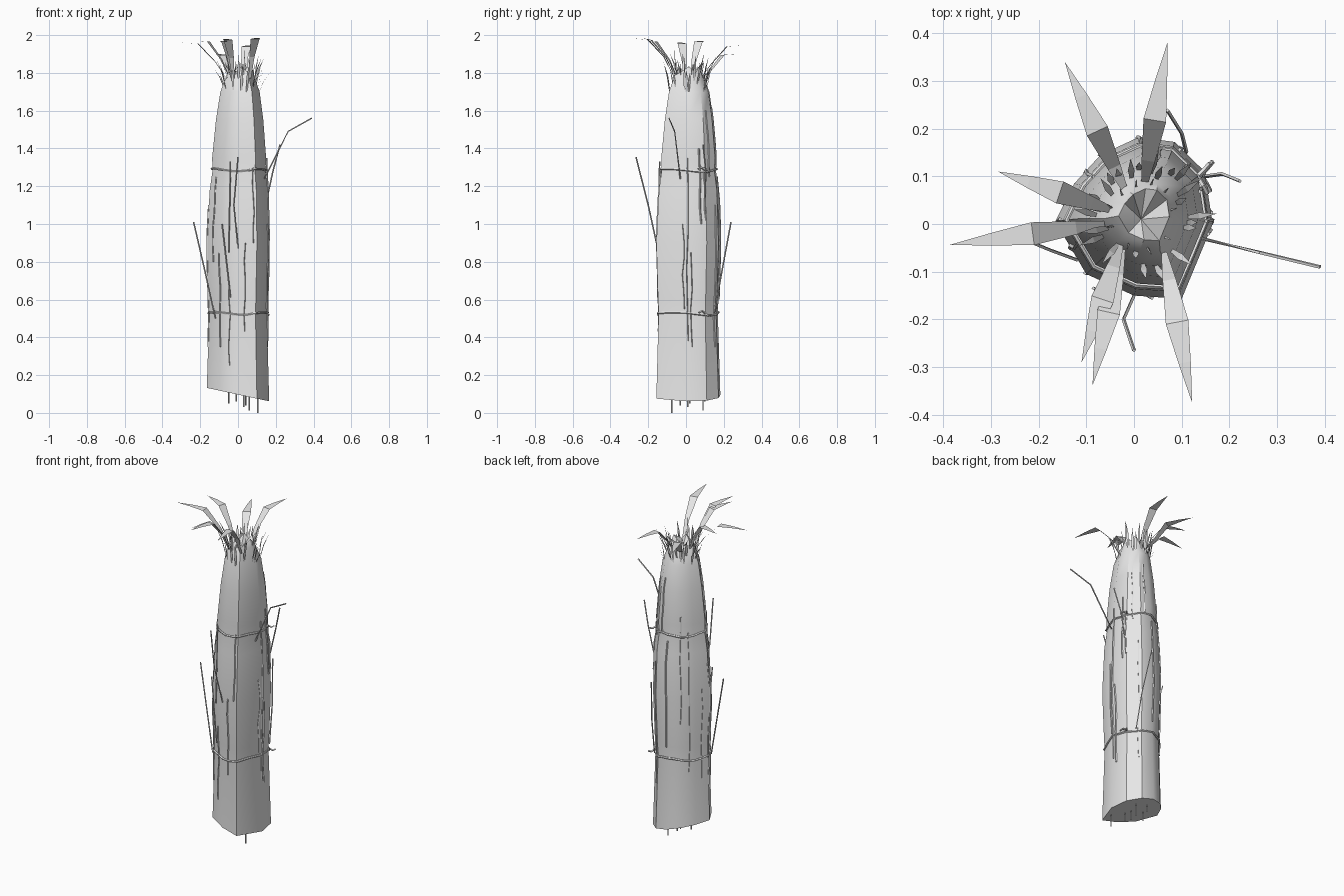
import bpy, bmesh, math, random
from mathutils import Vector

if "Cube" in bpy.data.objects:
    bpy.data.objects.remove(bpy.data.objects["Cube"])

random.seed(4)
mat = bpy.data.materials.new("pale grey straw")
mat.diffuse_color = (0.8, 0.8, 0.8, 1)
mat.use_nodes = True
mat.node_tree.nodes["Principled BSDF"].inputs["Base Color"].default_value = mat.diffuse_color

# Uneven ten-sided cross-section, and (height, scale) down the bundle
SECTION = [(0.10, -0.157), (0.165, 0.0), (0.148, 0.11), (0.085, 0.172), (0.01, 0.182),
           (-0.07, 0.145), (-0.125, 0.085), (-0.165, 0.005), (-0.10, -0.105), (0.0, -0.150)]
LEVELS = [(0.1, 1.0), (0.53, 0.925), (0.6, 0.945), (0.9, 1.0), (1.18, 0.93), (1.28, 0.85),
          (1.35, 0.865), (1.55, 0.76), (1.70, 0.63), (1.79, 0.43)]
TOP_SHIFT = Vector((0.012, 0.010, 0))


def scale_at(z):
    for (z0, s0), (z1, s1) in zip(LEVELS, LEVELS[1:]):
        if z <= z1:
            return s0 + (s1 - s0) * max(0, z - z0) / (z1 - z0)
    return LEVELS[-1][1]


def surface(t, z, out=0.0):
    """Point on the bundle; t runs 0-10 around the section corners."""
    i, f = int(t) % 10, t % 1
    p = Vector(SECTION[i]).lerp(Vector(SECTION[(i + 1) % 10]), f)
    p = p * scale_at(z) + p.normalized() * out
    k = max(0, (z - 0.9) / 0.9)
    return Vector((p.x, p.y, z)) + TOP_SHIFT * k


def finish(name, bm, smooth=None):
    me = bpy.data.meshes.new(name)
    bm.to_mesh(me)
    bm.free()
    ob = bpy.data.objects.new(name, me)
    bpy.context.collection.objects.link(ob)
    me.materials.append(mat)
    if smooth:
        bpy.ops.object.select_all(action='DESELECT')
        ob.select_set(True)
        bpy.context.view_layer.objects.active = ob
        bpy.ops.object.shade_smooth_by_angle(angle=math.radians(smooth))
    return ob


def tube(bm, pts, r, sides=4, closed=False, taper=1.0):
    """Thin polygonal strand along a path."""
    pts = [Vector(p) for p in pts]
    n, rings = len(pts), []
    for i, p in enumerate(pts):
        a = pts[(i - 1) % n] if closed or i else p
        b = pts[(i + 1) % n] if closed or i < n - 1 else p
        d = (b - a).normalized()
        u = d.cross(Vector((0.31, 0.17, 1)) if abs(d.z) < 0.8 else Vector((1, 0.2, 0))).normalized()
        v = d.cross(u)
        rr = r * (1 + (taper - 1) * i / max(1, n - 1))
        rings.append([bm.verts.new(p + u * rr * math.cos(k * math.tau / sides)
                                   + v * rr * math.sin(k * math.tau / sides)) for k in range(sides)])
    for i in range(n if closed else n - 1):
        a, b = rings[i], rings[(i + 1) % n]
        for k in range(sides):
            bm.faces.new((a[k], a[(k + 1) % sides], b[(k + 1) % sides], b[k]))
    if not closed:
        bm.faces.new(rings[0][::-1])
        bm.faces.new(rings[-1])


def blade(bm, pts, widths):
    """Flat pointed leaf following a path, with a point at the end."""
    pts = [Vector(p) for p in pts]
    d = pts[-1] - pts[0]
    side = Vector((-d.y, d.x, 0)).normalized()
    rows = [[bm.verts.new(p - side * w / 2), bm.verts.new(p + side * w / 2)]
            for p, w in zip(pts[:-1], widths)]
    for a, b in zip(rows, rows[1:]):
        bm.faces.new((a[0], b[0], b[1], a[1]))
    bm.faces.new((rows[-1][0], bm.verts.new(pts[-1]), rows[-1][1]))


# Bundle body: lofted rings, slanted cut at the foot, sunken jagged crown
bm = bmesh.new()
rings = []
for z, s in LEVELS:
    ring = [surface(i, z) for i in range(10)]
    if z == 0.1:
        for p in ring:
            p.z = 0.097 - 0.215 * p.x
    rings.append([bm.verts.new(p) for p in ring])
rim = []
for i in range(10):
    p = surface(i, 1.79)
    rim.append(bm.verts.new((0.012 + p.x * 0.75, 0.008 + p.y * 0.75, 1.80 + 0.035 * (i % 2))))
rings.append(rim)
for a, b in zip(rings, rings[1:]):
    for i in range(10):
        j = (i + 1) % 10
        bm.faces.new((a[i], a[j], b[j], b[i]))
bm.faces.new(rings[0][::-1])
heart = bm.verts.new((0.015, 0.01, 1.77))
for i in range(10):
    bm.faces.new((rim[i], rim[(i + 1) % 10], heart))
finish("straw_bundle", bm, 36)

# Twine bands with loose knot ends at the back right
for name, z in (("lower_twine", 0.525), ("upper_twine", 1.285)):
    bm = bmesh.new()
    loop = []
    for k in range(20):
        p = surface(k / 2, z, 0.004)
        p.z += 0.008 * math.sin(k * 0.9 + z)
        loop.append(p)
    tube(bm, loop, 0.006, 5, closed=True)
    knot = surface(2, z, 0.004)
    for dx, dy, dz in ((0.02, -0.02, 0.015), (0.025, 0.015, -0.012)):
        tube(bm, [knot, knot + Vector((dx * 0.6, dy, dz)), knot + Vector((dx, dy * 1.8, dz * 0.4))], 0.005)
    finish(name, bm, 50)

# Long arching leaves at the top
bm = bmesh.new()
for x, y, z in ((0.07, 0.38, 1.945), (-0.145, 0.34, 1.90), (-0.285, 0.11, 1.97), (-0.387, -0.044, 1.96),
                (-0.11, -0.29, 1.97), (-0.087, -0.338, 1.98), (0.122, -0.375, 1.985)):
    tip = Vector((x, y, 0))
    root = Vector((0.01, 0.01, 0))
    if y < -0.2:
        root.x += 0.04 if x > 0 else -0.02
    d = tip - root
    at = lambda f, h: root + d * f + Vector((0, 0, h))
    blade(bm, [at(0.18, 1.77), at(0.33, z - 0.10), at(0.56, z - 0.005), at(0.78, z), at(1, z)],
          [0.012, 0.028, 0.048, 0.026])
finish("top_leaves", bm)

# Short spiky leaves around the neck
bm = bmesh.new()
for k in range(26):
    t = k * 10 / 26 + random.uniform(-0.12, 0.12)
    z = random.uniform(1.69, 1.77)
    a = surface(t, z, -0.002)
    out = Vector((a.x, a.y, 0)).normalized()
    h, o = random.uniform(0.09, 0.16), random.uniform(0.015, 0.065)
    blade(bm, [a, a + out * o * 0.4 + Vector((0, 0, h * 0.55)), a + out * o + Vector((0, 0, h))],
          [0.008, 0.014])
for k in range(10):
    t = k + 0.4
    a = surface(t, 1.79, -0.01)
    out = Vector((a.x, a.y, 0)).normalized()
    tube(bm, [a - Vector((0, 0, 0.04)), a + out * 0.02 + Vector((0, 0, random.uniform(0.05, 0.13)))],
         0.004, 3, taper=0.3)
finish("neck_spikes", bm)

# Loose stalks that stick out from the sides
bm = bmesh.new()
for path in ([(-0.12, -0.075, 0.50), (-0.175, -0.055, 0.75), (-0.235, -0.03, 1.01)],
             [(0.0, -0.15, 0.87), (-0.022, -0.20, 1.10), (0.0, -0.265, 1.355)],
             [(0.11, 0.15, 0.53), (0.10, 0.19, 0.75), (0.07, 0.238, 1.01)],
             [(0.14, -0.03, 1.24), (0.265, -0.06, 1.49), (0.39, -0.09, 1.56)],
             [(0.15, 0.10, 1.12), (0.185, 0.105, 1.28), (0.222, 0.09, 1.42)],
             [(-0.04, -0.14, 1.33), (-0.05, -0.145, 0.85)],
             [(-0.085, -0.135, 1.0), (-0.04, -0.15, 0.61)]):
    tube(bm, path, 0.004)
finish("loose_stalks", bm)

# Straight stalks lying along the surface: (position around, low end, high end)
bm = bmesh.new()
for t, lo, hi in ((1.05, 0.38, 1.35), (1.7, 1.0, 1.4), (1.95, 1.02, 1.3), (8.0, 0.35, 0.85),
                  (9.35, 0.43, 0.9), (1.25, 0.35, 0.85), (0.9, 0.55, 1.0), (2.8, 0.35, 1.1),
                  (4.0, 0.6, 1.25), (5.0, 0.75, 1.4), (5.6, 0.45, 1.3), (6.5, 0.4, 0.95),
                  (7.0, 0.35, 1.1), (8.5, 0.25, 0.7), (3.4, 1.3, 1.62), (7.5, 0.8, 1.25),
                  (2.4, 1.25, 1.6), (9.8, 0.9, 1.3)):
    n = 5
    tube(bm, [surface(t + 0.04 * math.sin(k * 2 + t), lo + (hi - lo) * k / n, 0.002)
              for k in range(n + 1)], 0.0045)
finish("surface_stalks", bm)

# Stalk ends poking out of the foot
bm = bmesh.new()
for x, y, z in ((-0.05, 0.02, 0.05), (0.04, -0.03, 0.04), (0.06, 0.09, 0.012),
                (0.105, -0.075, 0.0), (0.03, 0.01, 0.03), (-0.01, 0.1, 0.06)):
    tube(bm, [(x, y, z), (x, y, 0.14)], 0.004)
finish("foot_stalks", bm)
